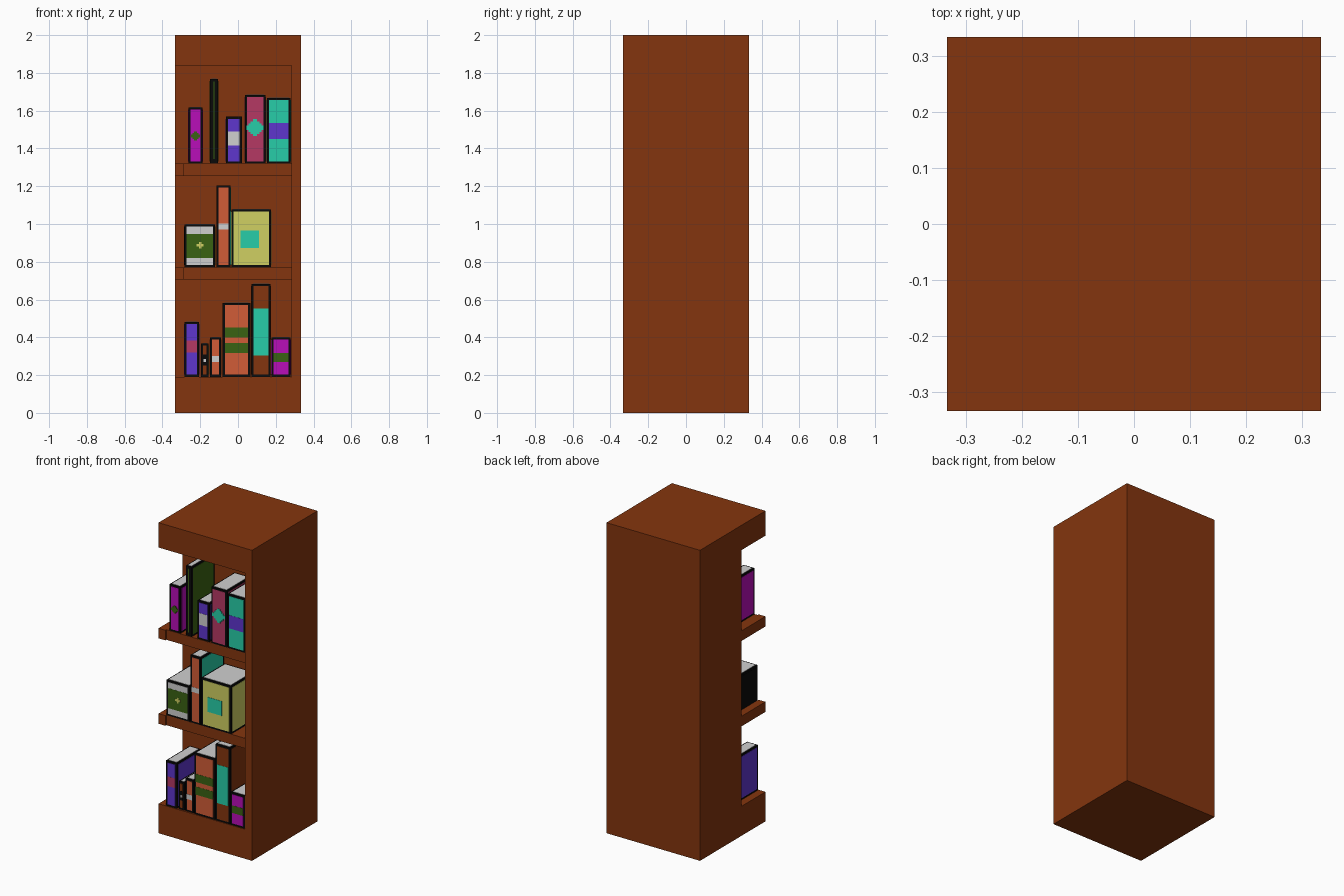
import bpy, bmesh
from mathutils import Vector

if "Cube" in bpy.data.objects:
    bpy.data.objects.remove(bpy.data.objects["Cube"])

# ---- colours (display values converted to linear) ----
def lin(c):
    c /= 255
    return c / 12.92 if c <= 0.04045 else ((c + 0.055) / 1.055) ** 2.4

PALETTE = {
    "brown": (132, 53, 14), "black": (9, 9, 9), "white": (208, 208, 208),
    "magenta": (184, 14, 184), "green": (58, 98, 18), "violet": (94, 54, 206),
    "crimson": (181, 57, 100), "teal": (39, 206, 168), "orange": (209, 92, 55),
    "yellow": (208, 208, 98),
}
MATS = {}
for name, rgb in PALETTE.items():
    m = bpy.data.materials.new(name)
    m.diffuse_color = (*[lin(c) for c in rgb], 1)
    m.use_nodes = True
    m.node_tree.nodes["Principled BSDF"].inputs["Base Color"].default_value = m.diffuse_color
    MATS[name] = m

class Part:
    """One object assembled from axis-aligned boxes."""
    def __init__(self, name):
        self.name, self.bm, self.used = name, bmesh.new(), []

    def box(self, x0, x1, y0, y1, z0, z1, colour):
        if colour not in self.used:
            self.used.append(colour)
        lo, hi = Vector((x0, y0, z0)), Vector((x1, y1, z1))
        verts = bmesh.ops.create_cube(self.bm, size=1)["verts"]
        for v in verts:
            v.co = Vector([(lo[i] + hi[i]) / 2 + v.co[i] * (hi[i] - lo[i]) for i in range(3)])
        for f in {f for v in verts for f in v.link_faces}:
            f.material_index = self.used.index(colour)

    def finish(self):
        me = bpy.data.meshes.new(self.name)
        self.bm.to_mesh(me)
        self.bm.free()
        for c in self.used:
            me.materials.append(MATS[c])
        bpy.context.collection.objects.link(bpy.data.objects.new(self.name, me))

# ---- bookcase: thick back, right wall, cap, plinth, two shelves ----
H, BACK, WALL = 0.333, -0.087, 0.282

def wood(name, *dims):
    p = Part(name)
    p.box(*dims, "brown")
    p.finish()

wood("back_block", -H, H, BACK, H, 0, 2)
wood("right_wall", WALL, H, -H, BACK, 0, 2)
wood("top_cap", -H, WALL, -H, BACK, 1.84, 2)
wood("plinth", -H, WALL, -H, BACK, 0, 0.19)
for label, z0, z1 in (("lower", 0.705, 0.77), ("upper", 1.255, 1.32)):
    wood(label + "_shelf", -0.285, WALL, -H + 0.01, BACK, z0, z1)
    wood(label + "_shelf_end", -H, -0.285, -H, BACK, z0, z1)

# ---- books: black core with coloured cover plates and white page top ----
T = 0.002      # plate thickness

def book(name, x0, x1, z0, z1, spine, front, decor=(), side=None, left=None):
    """decor: (colour, z0, z1) bands or (colour, z0, z1, x0, x1) patches."""
    side = side or spine
    p = Part(name)
    b = min(0.013, (x1 - x0) * 0.3)
    p.box(x0 + T, x1 - T, front + T, BACK, z0, z1 - T, "black")
    p.box(x0 + b, x1 - b, front, front + T, z0 + 0.012, z1 - 0.013, spine)
    for d in decor:
        xa, xb = d[3:] if len(d) > 3 else (x0 + b, x1 - b)
        lift = 0.002 if len(d) > 3 else 0.001
        p.box(xa, xb, front - lift, front + T, d[1], d[2], d[0])
    p.box(x1 - T, x1, front + 0.015, BACK - 0.012, z0 + 0.012, z1 - 0.013, side)
    p.box(x0, x0 + T, front + 0.015, BACK - 0.012, z0 + 0.012, z1 - 0.013, left or side)
    p.box(x0 + b * 0.8, x1 - b * 0.8, front + 0.012, BACK - 0.008, z1 - T, z1, "white")
    p.finish()

def stepped(colour, cx, cz, r, n=4):
    """Blocky diamond made from crossing patches."""
    return [(colour, cz - r * (1 - k / n), cz + r * (1 - k / n),
             cx - r * (k + 1) / n, cx + r * (k + 1) / n) for k in range(n)]

# top shelf
z = 1.32
book("magenta_book", -0.265, -0.185, z, 1.62, "magenta", -0.322,
     stepped("green", -0.226, 1.465, 0.024, 3))
book("tall_thin_book", -0.15, -0.104, z, 1.77, "black", -0.322,
     [("green", 1.345, 1.755, -0.130, -0.124)], side="green")
book("small_violet_book", -0.065, 0.022, z, 1.57, "violet", -0.322, [("white", 1.415, 1.49)])
book("crimson_book", 0.034, 0.148, z, 1.685, "crimson", -0.325,
     stepped("teal", 0.09, 1.51, 0.045))
book("teal_book", 0.152, 0.281, z, 1.67, "teal", -0.325, [("violet", 1.45, 1.535)])

# middle shelf
z = 0.77
book("green_book", -0.285, -0.119, z, 1.0, "white", -0.325,
     [("green", 0.82, 0.948), ("yellow", 0.88, 0.894, -0.219, -0.183),
      ("yellow", 0.869, 0.905, -0.207, -0.194)], side="green", left="black")
book("tall_orange_book", -0.115, -0.038, z, 1.205, "orange", -0.325,
     [("white", 0.97, 1.002)], side="teal")
book("wide_yellow_book", -0.036, 0.178, z, 1.08, "yellow", -0.325,
     [("teal", 0.872, 0.966, 0.012, 0.112)])

# bottom shelf
z = 0.19
book("violet_book", -0.285, -0.204, z, 0.483, "violet", -0.33, [("crimson", 0.32, 0.382)])
book("tiny_book", -0.197, -0.154, z, 0.37, "brown", -0.325,
     [("black", 0.25, 0.31), ("white", 0.27, 0.285, -0.182, -0.169)], side="yellow")
book("small_orange_book", -0.15, -0.088, z, 0.402, "orange", -0.325, [("white", 0.27, 0.302)])
book("orange_book", -0.083, 0.067, z, 0.584, "orange", -0.33,
     [("green", 0.40, 0.452), ("green", 0.318, 0.37)])
book("brown_book", 0.069, 0.175, z, 0.684, "brown", -0.33, [("teal", 0.305, 0.553)])
book("small_magenta_book", 0.176, 0.281, z, 0.402, "magenta", -0.33, [("green", 0.27, 0.318)])
